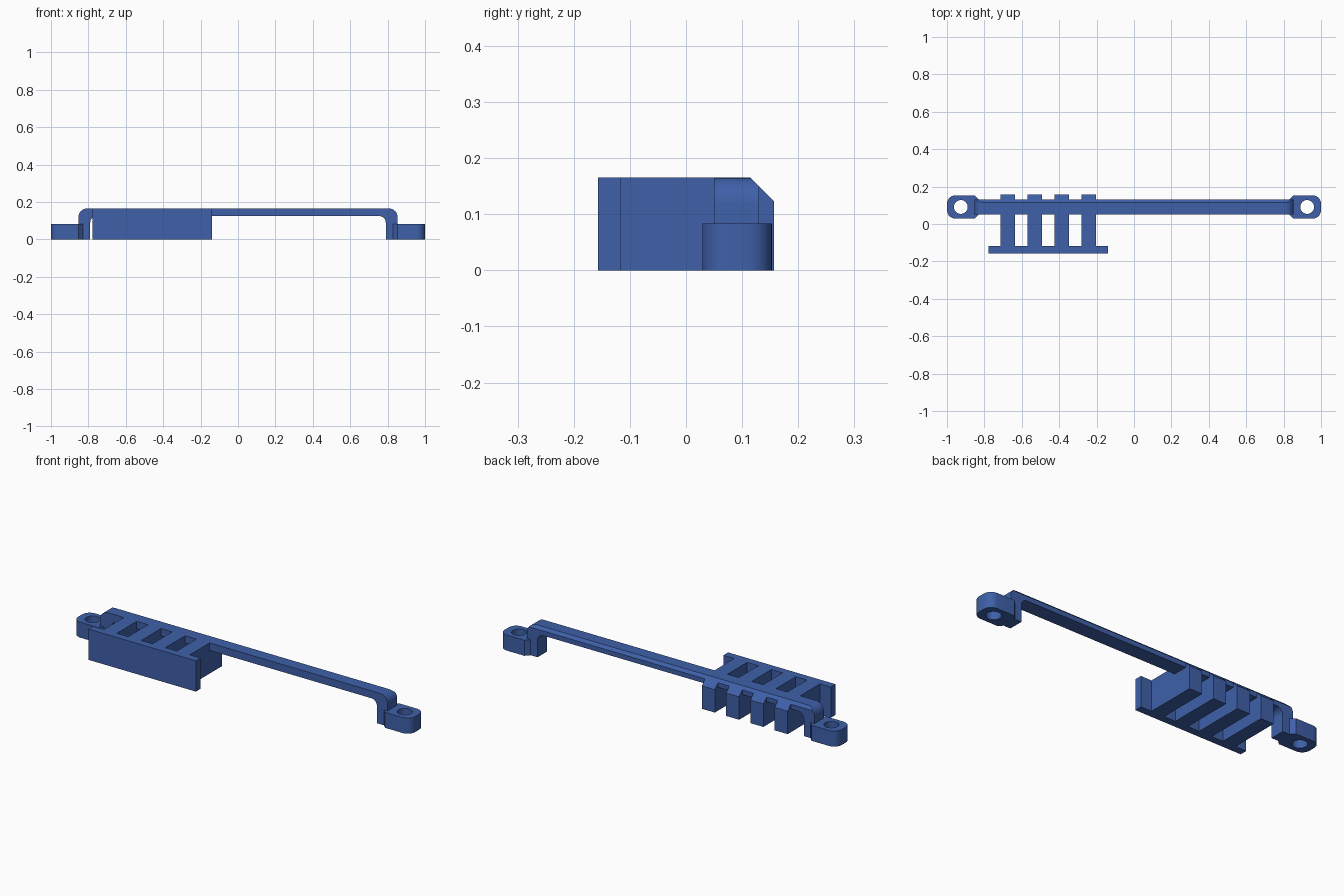
import bpy, bmesh, math
from mathutils import Vector

if "Cube" in bpy.data.objects:
    bpy.data.objects.remove(bpy.data.objects["Cube"])

blue = bpy.data.materials.new("blue")
blue.diffuse_color = (0.049, 0.118, 0.395, 1)
blue.use_nodes = True
blue.node_tree.nodes["Principled BSDF"].inputs["Base Color"].default_value = blue.diffuse_color

TOP = 0.165          # overall height
CHAMFER = 0.28       # sloped back edge lies on y + z = CHAMFER


def arc(cx, cy, r, start, end, n=8):
    """Points of an arc, angles in degrees."""
    return [(cx + r * math.cos(math.radians(start + (end - start) * i / n)),
             cy + r * math.sin(math.radians(start + (end - start) * i / n)))
            for i in range(n + 1)]


def prism(name, loops, place, direction, chamfer=False):
    """Extrude an outline (with optional inner holes) along a direction."""
    bm = bmesh.new()
    edges = []
    for loop in loops:
        vs = [bm.verts.new(place(a, b)) for a, b in loop]
        edges += [bm.edges.new((vs[i], vs[(i + 1) % len(vs)]))
                  for i in range(len(vs))]
        if len(loops) == 1:
            bm.faces.new(vs)
    if len(loops) > 1:
        bmesh.ops.triangle_fill(bm, edges=edges, use_beauty=True)
    res = bmesh.ops.extrude_face_region(bm, geom=bm.faces[:], use_keep_orig=True)
    moved = [g for g in res["geom"] if isinstance(g, bmesh.types.BMVert)]
    bmesh.ops.translate(bm, verts=moved, vec=direction)
    if chamfer:
        cut = bmesh.ops.bisect_plane(
            bm, geom=bm.verts[:] + bm.edges[:] + bm.faces[:], dist=1e-6,
            plane_co=Vector((0, 0, CHAMFER)), plane_no=Vector((0, 1, 1)),
            clear_outer=True)
        rim = [g for g in cut["geom_cut"] if isinstance(g, bmesh.types.BMEdge)]
        bmesh.ops.edgenet_fill(bm, edges=rim)
    bmesh.ops.recalc_face_normals(bm, faces=bm.faces[:])
    me = bpy.data.meshes.new(name)
    bm.to_mesh(me)
    bm.free()
    me.materials.append(blue)
    ob = bpy.data.objects.new(name, me)
    bpy.context.collection.objects.link(ob)
    bpy.ops.object.select_all(action='DESELECT')
    ob.select_set(True)
    bpy.context.view_layer.objects.active = ob
    bpy.ops.object.shade_smooth_by_angle(angle=math.radians(30))
    return ob


def box(name, x0, x1, y0, y1, chamfer=False):
    prism(name, [[(x0, y0), (x1, y0), (x1, y1), (x0, y1)]],
          lambda a, b: (a, b, 0), (0, 0, TOP), chamfer)


# Long bridge bar with rounded bends down to both legs
half = [(0.79, 0)]
outer = arc(0.853 - 0.045, TOP - 0.045, 0.045, 0, 90)
inner = arc(0.79 - 0.035, 0.125 - 0.035, 0.035, 90, 0)
right = inner + [(0.79, 0), (0.853, 0)] + outer
left = [(-x, z) for x, z in reversed(right)]
prism("bridge_bar", [right + left], lambda a, b: (a, 0.05, b),
      (0, 0.08, 0), chamfer=True)

# Mounting feet: rounded outer corners, chamfered inner corners, screw hole
Y0, Y1, R = 0.029, 0.153, 0.045
outline = ([(0.83, 0.05), (0.852, Y0)] + arc(1 - R, Y0 + R, R, -90, 0)
           + arc(1 - R, Y1 - R, R, 0, 90) + [(0.852, Y1), (0.83, 0.13)])
hole = arc(0.926, 0.091, 0.037, 0, 360, 32)[:-1]
for side, s in (("left", -1), ("right", 1)):
    prism(side + "_foot", [outline, hole],
          lambda a, b, s=s: (s * a, b, 0), (0, 0, 0.083))

# Front plate
box("front_plate", -0.777, -0.14, -0.157, -0.117)

# Four cross ribs from the plate through the bar
for i in range(4):
    x = -0.713 + 0.144 * i
    box("cross_rib_%d" % (i + 1), x, x + 0.077, -0.118, 0.157, chamfer=True)
